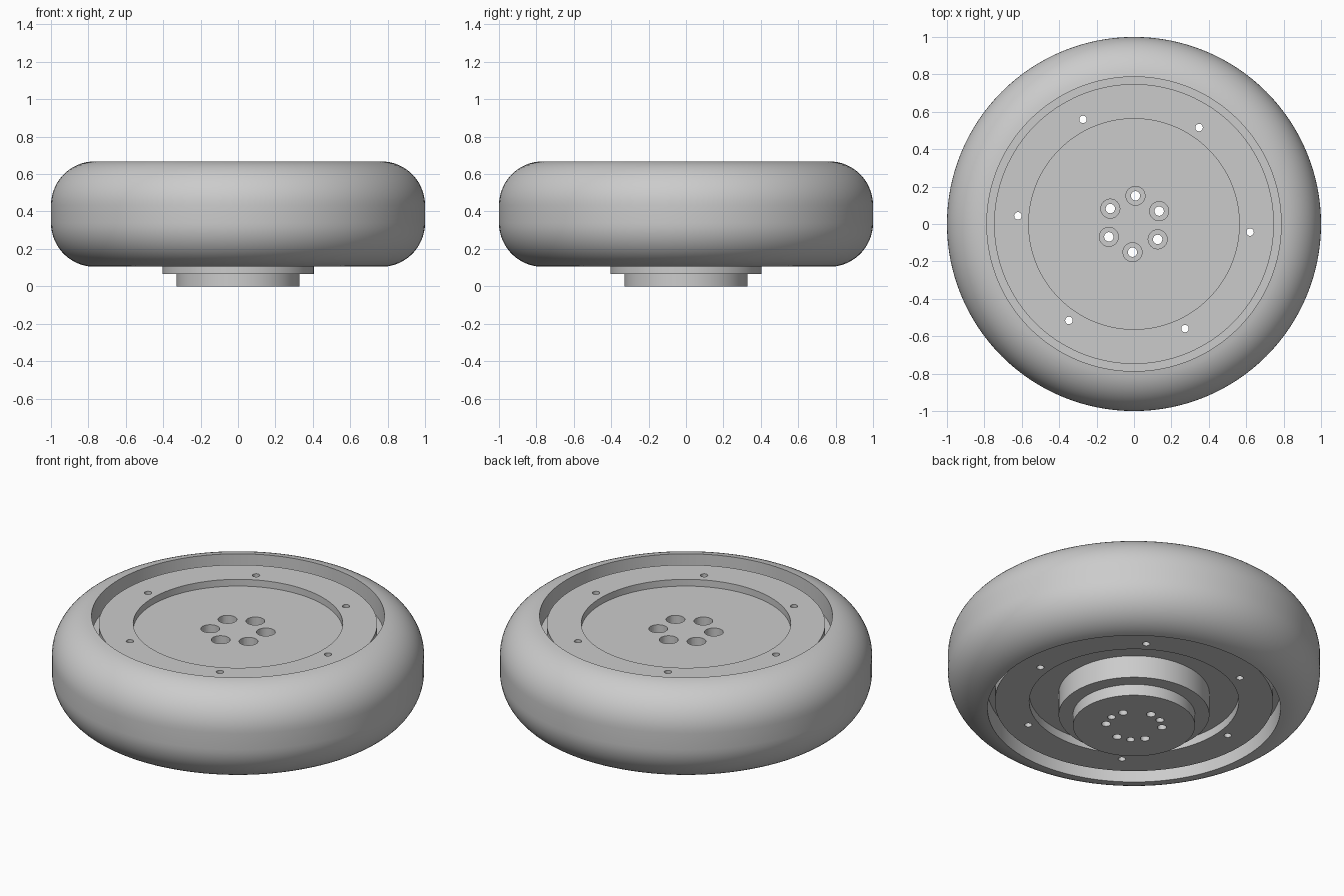
import bpy, bmesh, math
from mathutils import Matrix, Vector

cube = bpy.data.objects.get("Cube")
if cube:
    bpy.data.objects.remove(cube, do_unlink=True)

grey = bpy.data.materials.new("light grey")
GREY = (0.6, 0.6, 0.6, 1)
grey.use_nodes = True
grey.diffuse_color = GREY
grey.node_tree.nodes["Principled BSDF"].inputs["Base Color"].default_value = GREY


def lathe(bm, profile, steps, x=0, y=0, closed=False):
    """Revolve a (radius, height) profile around a vertical axis at x, y."""
    verts = [bm.verts.new((x + r, y, z)) for r, z in profile]
    edges = [bm.edges.new(pair) for pair in zip(verts, verts[1:])]
    if closed:
        edges.append(bm.edges.new((verts[-1], verts[0])))
    bmesh.ops.spin(bm, geom=verts + edges, cent=(x, y, 0), axis=(0, 0, 1),
                   angle=math.tau, steps=steps, use_merge=False)


def finish(bm, name):
    bmesh.ops.remove_doubles(bm, verts=bm.verts, dist=0.0001)
    bmesh.ops.recalc_face_normals(bm, faces=bm.faces)
    mesh = bpy.data.meshes.new(name)
    bm.to_mesh(mesh)
    bm.free()
    mesh.materials.append(grey)
    obj = bpy.data.objects.new(name, mesh)
    bpy.context.collection.objects.link(obj)
    return obj


def activate(obj):
    bpy.ops.object.select_all(action='DESELECT')
    obj.select_set(True)
    bpy.context.view_layer.objects.active = obj


# Tyre: rounded outside, square bore with a step down to the rim
R, MID, HALF = 0.235, 0.386, 0.282
upper = [(0.74, MID + 0.16), (0.787, MID + 0.16), (0.787, MID + HALF - 0.001)]
for i in range(1, 15):
    a = math.radians(90 - 6 - i * 6)
    upper.append((1 - R + R * math.cos(a), MID + HALF - R + R * math.sin(a)))
lower = [(r, 2 * MID - z) for r, z in reversed(upper)]
bm = bmesh.new()
lathe(bm, upper + lower, 128, closed=True)
tyre = finish(bm, "tyre")

# Wheel disc with recessed faces and a stepped hub underneath
bm = bmesh.new()
lathe(bm, [(0, 0.58), (0.563, 0.58), (0.563, 0.62), (0.748, 0.62),
           (0.748, 0.15), (0.563, 0.15), (0.563, 0.2), (0.405, 0.2),
           (0.405, 0.067), (0.328, 0.067), (0.328, 0), (0, 0)], 128)
wheel = finish(bm, "wheel_disc")

# Hole cutters: rim holes, counterbored hub holes and blind pin holes
bm = bmesh.new()


def ring_of_holes(profile, radius, count, start):
    for i in range(count):
        a = math.radians(start) + i * math.tau / count
        lathe(bm, profile, 24, radius * math.cos(a), radius * math.sin(a))


ring_of_holes([(0, 0.8), (0.02, 0.8), (0.02, -0.1), (0, -0.1)], 0.622, 6, -4)
ring_of_holes([(0, 0.8), (0.051, 0.8), (0.051, 0.12), (0.025, 0.12),
               (0.025, -0.1), (0, -0.1)], 0.151, 6, 27)
ring_of_holes([(0, 0.08), (0.022, 0.08), (0.022, -0.1), (0, -0.1)], 0.151, 3, -3)
cutter = finish(bm, "hole_cutter")
cutter.hide_render = True

# Cut the holes, then drop the helper
cut = wheel.modifiers.new("holes", 'BOOLEAN')
cut.operation = 'DIFFERENCE'
cut.solver = 'EXACT'
cut.object = cutter
activate(wheel)
bpy.ops.object.modifier_apply(modifier=cut.name)
bpy.data.objects.remove(cutter, do_unlink=True)

for part in (tyre, wheel):
    activate(part)
    bpy.ops.object.shade_smooth_by_angle(angle=math.radians(30))
